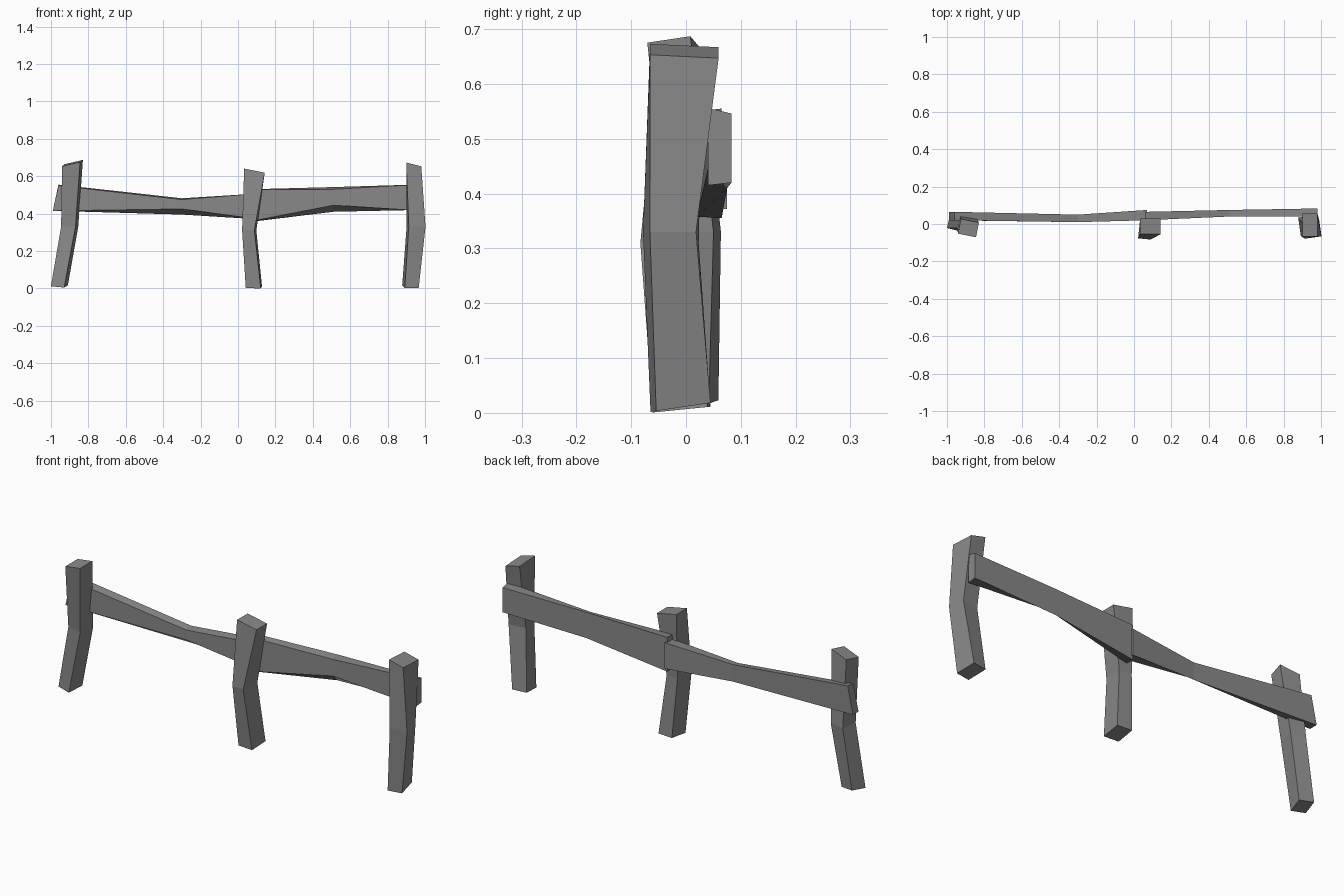
import bpy
import bmesh
from math import radians
from mathutils import Matrix, Vector

cube = bpy.data.objects.get("Cube")
if cube:
    bpy.data.objects.remove(cube, do_unlink=True)

# Single weathered grey material
grey = bpy.data.materials.new("weathered_grey")
grey.use_nodes = True
colour = (0.25, 0.25, 0.25, 1)
grey.diffuse_color = colour
grey.node_tree.nodes["Principled BSDF"].inputs["Base Color"].default_value = colour


def loft(name, rings):
    """Join consecutive four-cornered rings into a closed, flat-shaded beam."""
    bm = bmesh.new()
    loops = [[bm.verts.new(corner) for corner in ring] for ring in rings]
    for low, high in zip(loops, loops[1:]):
        for i in range(4):
            j = (i + 1) % 4
            bm.faces.new((low[i], low[j], high[j], high[i]))
    bm.faces.new(loops[0][::-1])
    bm.faces.new(loops[-1])
    bmesh.ops.recalc_face_normals(bm, faces=bm.faces)
    mesh = bpy.data.meshes.new(name)
    bm.to_mesh(mesh)
    bm.free()
    mesh.materials.append(grey)
    obj = bpy.data.objects.new(name, mesh)
    bpy.context.collection.objects.link(obj)
    return obj


def post_ring(x, y, z, width, depth, yaw, slope_x, slope_y):
    """Rectangle turned about z and tilted along x and y."""
    turn = Matrix.Rotation(radians(yaw), 3, "Z")
    ring = []
    for sx, sy in ((-1, -1), (1, -1), (1, 1), (-1, 1)):
        offset = turn @ Vector((sx * width / 2, sy * depth / 2, 0))
        offset.z = slope_x * offset.x + slope_y * offset.y
        ring.append(Vector((x, y, z)) + offset)
    return ring


def rail_ring(x_low, x_high, front, back, low_front, low_back, high_front, high_back):
    """Upright cross-section of a rail, with a leaning end."""
    return [(x_low, front, low_front), (x_low, back, low_back),
            (x_high, back, high_back), (x_high, front, high_front)]


# Crooked posts: x, y, z, width, depth, yaw, slope_x, slope_y
posts = {
    "right_post": [
        (-.955, .01, .014, .073, .083, -14, -.05, .16),
        (-.90, .015, .33, .078, .085, -10, 0, 0),
        (-.885, -.022, .67, .098, .08, -11, .25, .1)],
    "middle_post": [
        (.085, -.008, .006, .08, .1, -4, 0, .1),
        (.06, -.03, .31, .066, .1, -6, 0, 0),
        (.088, -.012, .63, .11, .085, 0, -.2, 0)],
    "left_post": [
        (.922, -.01, .01, .075, .1, 8, 0, .15),
        (.952, -.03, .33, .09, .085, 8, 0, 0),
        (.94, -.003, .66, .08, .125, 0, -.25, -.05)],
}
for name, sections in posts.items():
    loft(name, [post_ring(*section) for section in sections])

# Warped rails, narrowing and twisting at mid length
rails = {
    "right_rail": [
        (-.99, -.96, .02, .065, .415, .415, .55, .555),
        (-.3, -.3, .01, .05, .425, .395, .475, .482),
        (.07, .07, .02, .075, .375, .372, .505, .505)],
    "left_rail": [
        (.06, .06, .02, .065, .358, .355, .53, .53),
        (.51, .51, .04, .075, .445, .41, .53, .542),
        (.98, .98, .04, .083, .415, .42, .556, .546)],
}
for name, sections in rails.items():
    loft(name, [rail_ring(*section) for section in sections])
